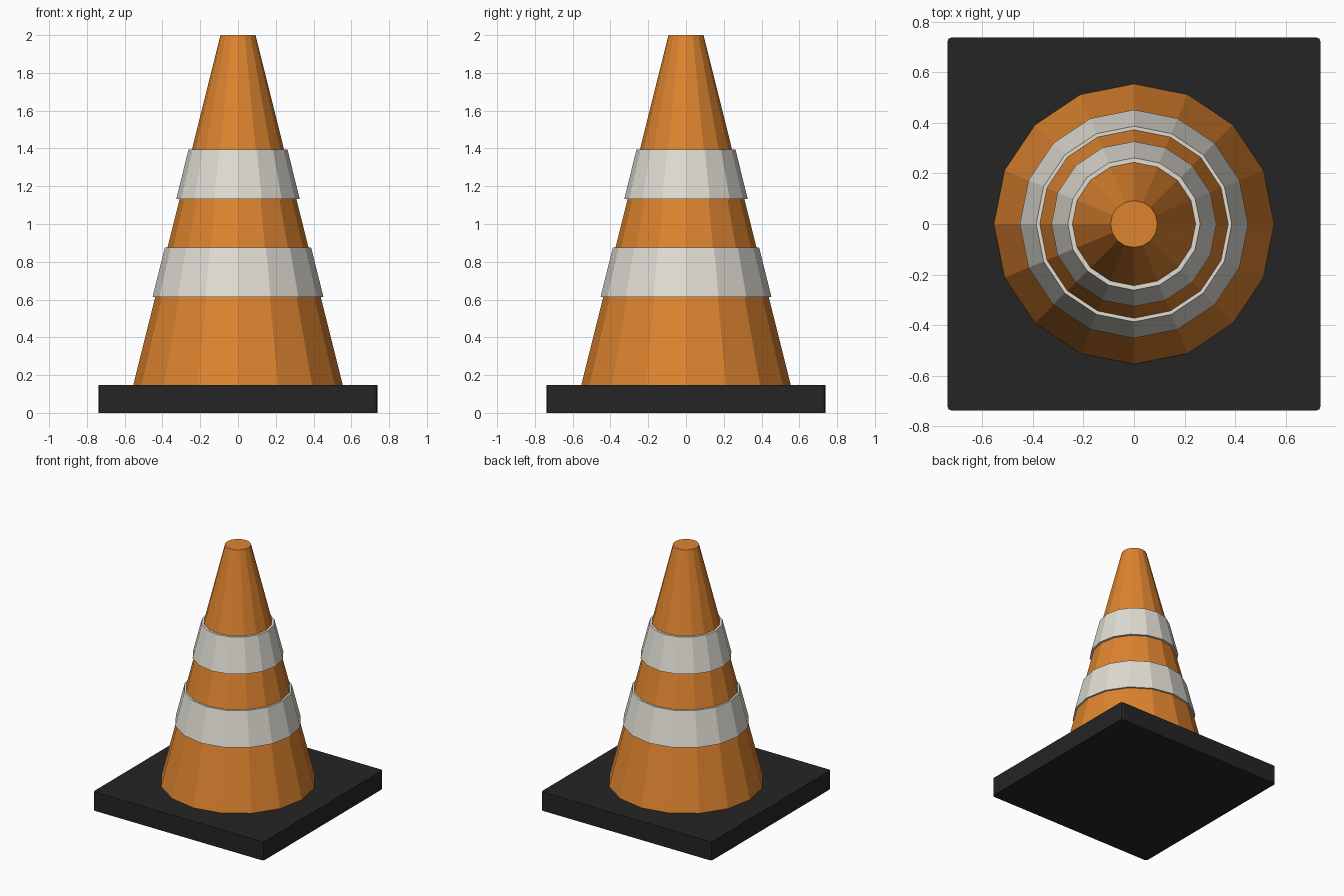
import bpy
import bmesh
import math

old = bpy.data.objects.get("Cube")
if old:
    bpy.data.objects.remove(old, do_unlink=True)

SIDES = 16


def material(name, rgb):
    mat = bpy.data.materials.new(name)
    mat.use_nodes = True
    color = (*rgb, 1.0)
    mat.diffuse_color = color
    mat.node_tree.nodes["Principled BSDF"].inputs["Base Color"].default_value = color
    return mat


orange = material("orange plastic", (0.73, 0.23, 0.028))
white = material("off white band", (0.74, 0.72, 0.65))
black = material("black rubber", (0.018, 0.018, 0.018))


def finish(name, bm, mat):
    bmesh.ops.recalc_face_normals(bm, faces=bm.faces)
    mesh = bpy.data.meshes.new(name)
    bm.to_mesh(mesh)
    bm.free()
    mesh.materials.append(mat)
    obj = bpy.data.objects.new(name, mesh)
    bpy.context.collection.objects.link(obj)
    return obj


def ring(bm, radius, z):
    angles = [2 * math.pi * i / SIDES for i in range(SIDES)]
    return [bm.verts.new((radius * math.cos(a), radius * math.sin(a), z)) for a in angles]


def bridge(bm, a, b):
    for i in range(SIDES):
        j = (i + 1) % SIDES
        bm.faces.new((a[i], a[j], b[j], b[i]))


def cone_radius(z):
    return 0.555 + (0.093 - 0.555) * (z - 0.145) / (2.0 - 0.145)


# Square base with slightly cut upright corners
bm = bmesh.new()
bmesh.ops.create_cube(bm, size=1)
bmesh.ops.scale(bm, vec=(1.478, 1.478, 0.147), verts=bm.verts)
bmesh.ops.translate(bm, vec=(0, 0, 0.0735), verts=bm.verts)
upright = [e for e in bm.edges if abs(e.verts[0].co.z - e.verts[1].co.z) > 0.1]
bmesh.ops.bevel(bm, geom=upright, offset=0.018, segments=2, profile=0.5, affect='EDGES')
finish("base", bm, black)

# Tapered body with closed ends
bm = bmesh.new()
low, high = ring(bm, cone_radius(0.14), 0.14), ring(bm, cone_radius(2.0), 2.0)
bridge(bm, low, high)
bm.faces.new(low)
bm.faces.new(high)
finish("cone_body", bm, orange)

# Raised bands: closed sleeves that follow the taper
for name, z0, z1, gap in (("lower_band", 0.614, 0.875, 0.014),
                          ("upper_band", 1.133, 1.394, 0.018)):
    bm = bmesh.new()
    loops = [ring(bm, cone_radius(z) + d, z)
             for z, d in ((z0, gap), (z1, gap), (z1, -0.01), (z0, -0.01))]
    for k in range(4):
        bridge(bm, loops[k], loops[(k + 1) % 4])
    finish(name, bm, white)
